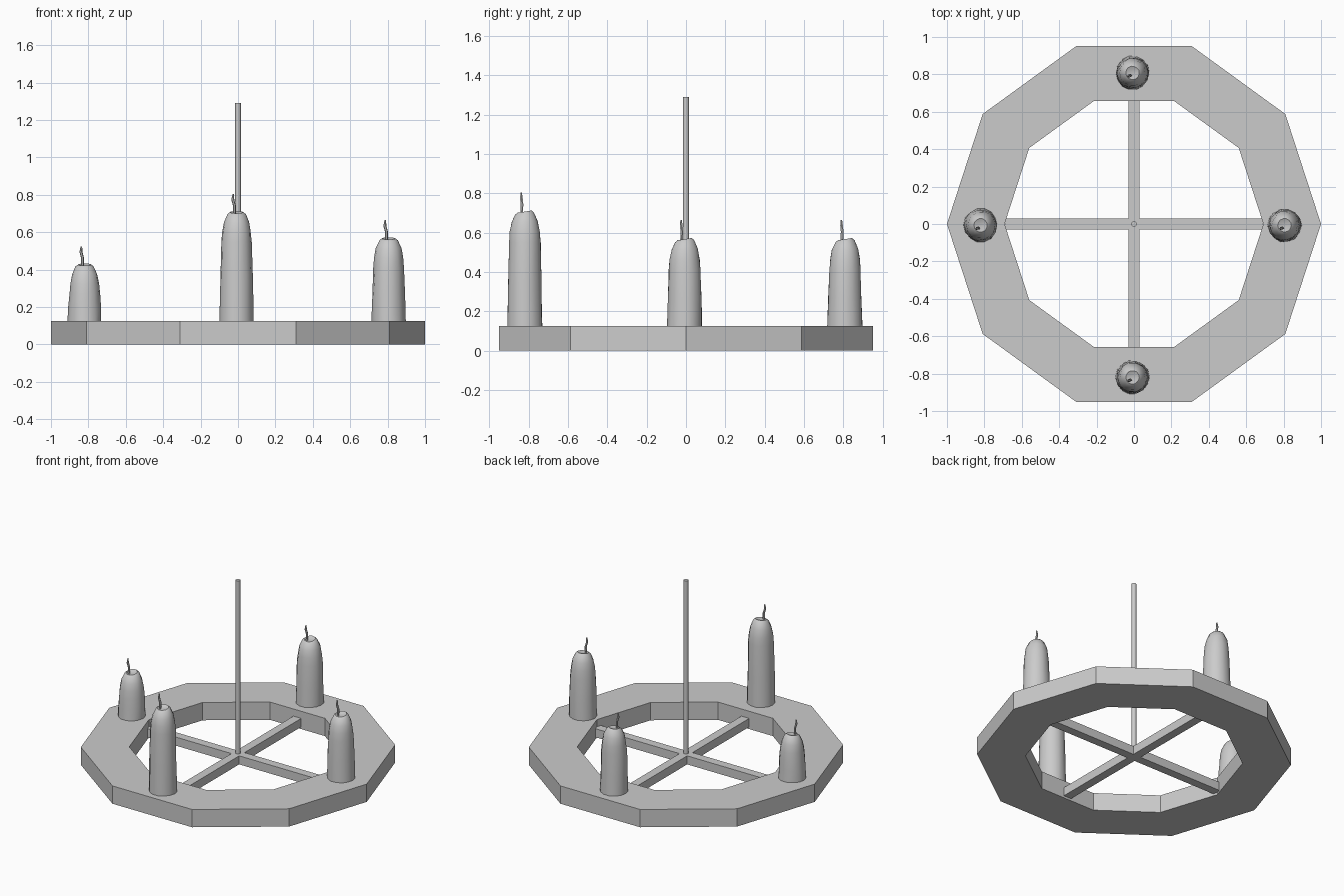
import bpy, bmesh, math, random

if "Cube" in bpy.data.objects:
    bpy.data.objects.remove(bpy.data.objects["Cube"])

random.seed(4)


def loft(name, rings, sides, loc=(0, 0, 0), jitter=0.0, smooth=None):
    """Capped tube through rings given as (x, y, z, radius, tilt along y)."""
    bm = bmesh.new()
    loops = []
    for x, y, z, r, tilt in rings:
        loop = []
        for i in range(sides):
            a = 2 * math.pi * i / sides
            rr = r * (1 + random.uniform(-jitter, jitter))
            dy = rr * math.sin(a)
            loop.append(bm.verts.new((x + rr * math.cos(a), y + dy, z + tilt * dy)))
        loops.append(loop)
    for lo, hi in zip(loops, loops[1:]):
        for i in range(sides):
            j = (i + 1) % sides
            bm.faces.new((lo[i], lo[j], hi[j], hi[i]))
    bm.faces.new(loops[0][::-1])
    bm.faces.new(loops[-1])
    return finish(name, bm, loc, smooth)


def finish(name, bm, loc=(0, 0, 0), smooth=None):
    bmesh.ops.recalc_face_normals(bm, faces=bm.faces)
    me = bpy.data.meshes.new(name)
    bm.to_mesh(me)
    bm.free()
    ob = bpy.data.objects.new(name, me)
    ob.location = loc
    bpy.context.collection.objects.link(ob)
    if smooth:
        bpy.ops.object.select_all(action='DESELECT')
        ob.select_set(True)
        bpy.context.view_layer.objects.active = ob
        bpy.ops.object.shade_smooth_by_angle(angle=math.radians(smooth))
    return ob


def box(name, size, loc):
    bm = bmesh.new()
    bmesh.ops.create_cube(bm, size=1)
    bmesh.ops.scale(bm, vec=size, verts=bm.verts)
    return finish(name, bm, loc)


# Ten-sided ring: rectangular section swept around the centre
H = 0.125
bm = bmesh.new()
section = [(1.0, 0), (1.0, H), (0.692, H), (0.692, 0)]
cols = [[bm.verts.new((r * math.cos(k * math.pi / 5), r * math.sin(k * math.pi / 5), z))
         for r, z in section] for k in range(10)]
for k in range(10):
    a, b = cols[k], cols[(k + 1) % 10]
    for i in range(4):
        j = (i + 1) % 4
        bm.faces.new((a[i], b[i], b[j], a[j]))
finish("ring", bm)

# Crossed bars and centre rod
box("cross_bar_x", (1.38, 0.06, 0.06), (0, 0, 0.045))
box("cross_bar_y", (0.06, 1.318, 0.06), (0, 0, 0.045))
loft("centre_rod", [(0, 0, 0.06, 0.015, 0), (0, 0, 1.29, 0.015, 0)], 16, smooth=40)


# Candles: shared melted dome, body length varies
def candle(name, x, y, top):
    dome = [(0.165, 0.082, 0), (0.11, 0.077, 0), (0.06, 0.068, 0.05),
            (0.018, 0.049, 0.12), (0.008, 0.036, 0.16), (0.014, 0.015, 0.1)]
    rings = [(0, 0, H, 0.09, 0), (0, 0, (H + top - 0.165) / 2, 0.087, 0)]
    rings += [(0, 0, top - d, r, t) for d, r, t in dome]
    loft(name, rings, 14, (x, y, 0), 0.025, 40)
    wick = [(-0.012, -0.016, -0.025, 0.008, 0), (-0.012, -0.014, 0.03, 0.008, 0),
            (-0.02, -0.017, 0.06, 0.008, 0), (-0.017, -0.018, 0.09, 0.004, 0)]
    loft(name + "_wick", wick, 6, (x, y, top), 0, 40)


candle("candle_front", -0.008, -0.82, 0.715)
candle("candle_right", 0.805, -0.007, 0.575)
candle("candle_back", -0.008, 0.808, 0.575)
candle("candle_left", -0.82, -0.007, 0.435)
